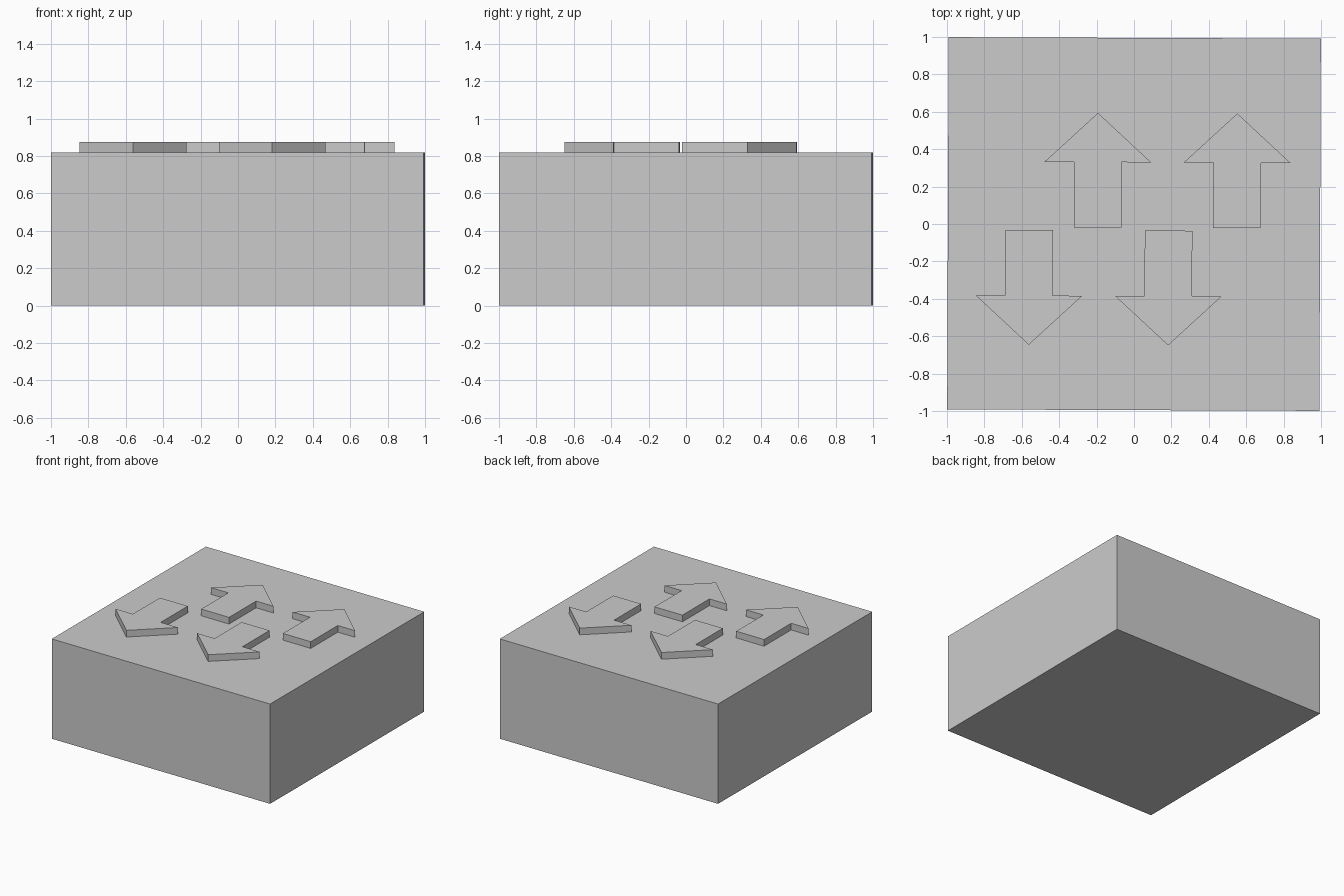
import bpy
import bmesh
from mathutils import Matrix, Vector

cube = bpy.data.objects.get("Cube")
if cube:
    bpy.data.objects.remove(cube, do_unlink=True)

SIDE = 1.99          # width and depth of the block
BLOCK_TOP = 0.82
ARROW_TOP = 0.875
TWIST = Matrix.Rotation(-0.004, 4, 'Z')   # the whole model sits very slightly turned

grey = bpy.data.materials.new("plain_grey")
grey.use_nodes = True
colour = (0.6, 0.6, 0.6, 1)
grey.diffuse_color = colour
grey.node_tree.nodes["Principled BSDF"].inputs["Base Color"].default_value = colour


def prism(name, outline, z0, z1):
    """Extrude a flat outline from z0 up to z1."""
    bm = bmesh.new()
    face = bm.faces.new([bm.verts.new((x, y, z0)) for x, y in outline])
    grown = bmesh.ops.extrude_face_region(bm, geom=[face], use_keep_orig=True)
    top = [v for v in grown["geom"] if isinstance(v, bmesh.types.BMVert)]
    bmesh.ops.translate(bm, verts=top, vec=Vector((0, 0, z1 - z0)))
    bmesh.ops.recalc_face_normals(bm, faces=bm.faces)
    bm.transform(TWIST)
    mesh = bpy.data.meshes.new(name)
    bm.to_mesh(mesh)
    bm.free()
    mesh.materials.append(grey)
    obj = bpy.data.objects.new(name, mesh)
    bpy.context.collection.objects.link(obj)
    return obj


def arrow(name, x, y, way):
    """Raised arrow with its stem end at (x, y), pointing along way * y."""
    half = [(0.127, 0), (0.127, 0.35), (0.285, 0.35)]
    shape = half + [(0, 0.613)] + [(-a, b) for a, b in reversed(half)]
    prism(name, [(x + way * a, y + way * b) for a, b in shape], BLOCK_TOP, ARROW_TOP)


# Main block
h = SIDE / 2
prism("block", [(-h, -h), (h, -h), (h, h), (-h, h)], 0, BLOCK_TOP)

# Two arrows pointing back, two pointing front
arrow("back_arrow_right", -0.195, -0.02, 1)
arrow("back_arrow_left", 0.55, -0.02, 1)
arrow("front_arrow_right", -0.56, -0.035, -1)
arrow("front_arrow_left", 0.185, -0.035, -1)
